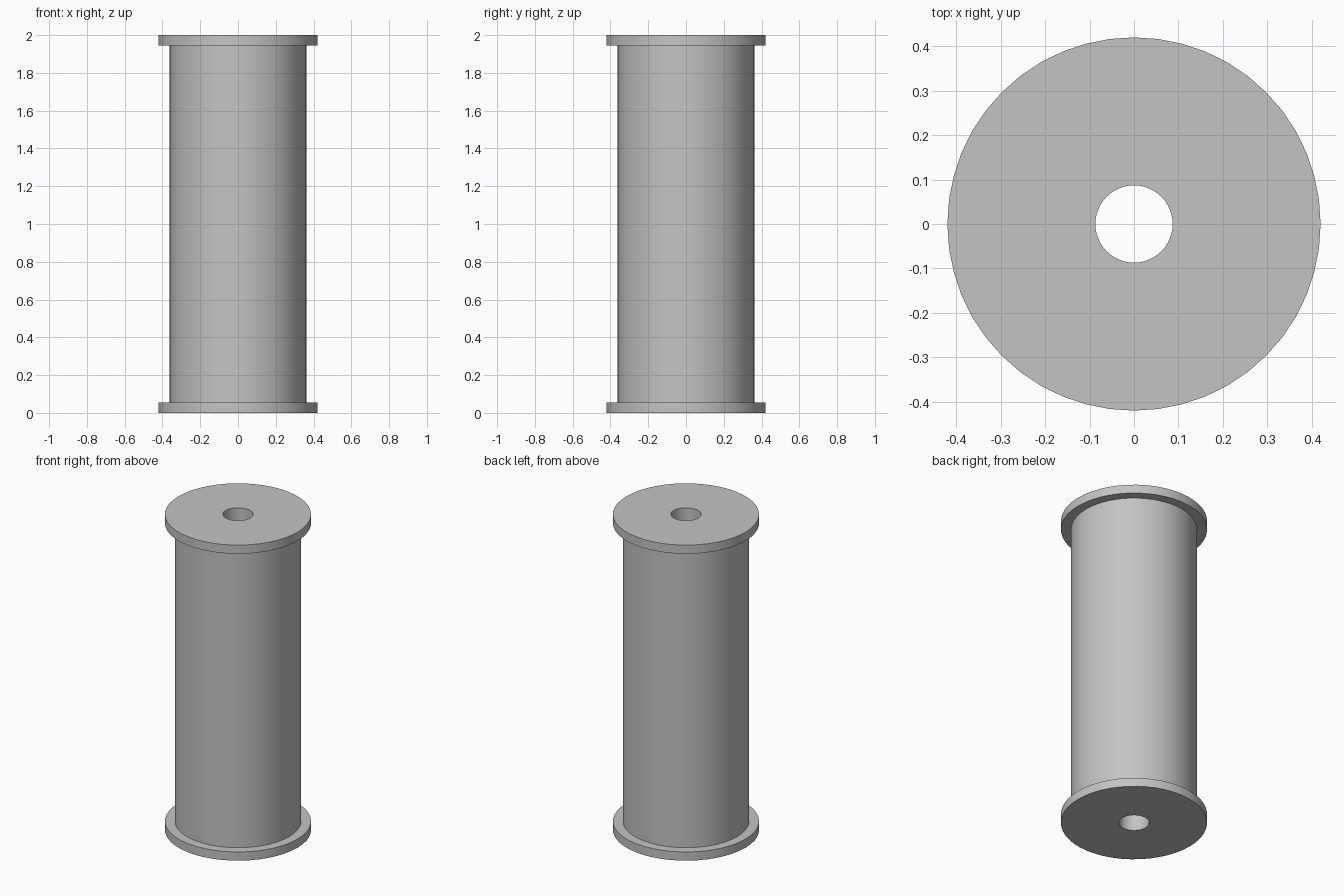
import bpy, bmesh
from math import cos, sin, tau, radians

SEGMENTS = 48
HEIGHT = 2.0
FLANGE_R, BARREL_R, BORE_R = 0.42, 0.362, 0.087
FLANGE_T = 0.055

cube = bpy.data.objects.get("Cube")
if cube:
    bpy.data.objects.remove(cube, do_unlink=True)

grey = bpy.data.materials.new("plain grey")
grey.use_nodes = True
colour = (0.55, 0.55, 0.55, 1)
grey.diffuse_color = colour
grey.node_tree.nodes["Principled BSDF"].inputs["Base Color"].default_value = colour


def lathe(name, profile):
    """Turn a profile of (radius, height) points around the z axis."""
    bm = bmesh.new()
    rings = [[bm.verts.new((r * cos(tau * i / SEGMENTS), r * sin(tau * i / SEGMENTS), z))
              for i in range(SEGMENTS)] for r, z in profile]
    for low, high in zip(rings, rings[1:]):
        for i in range(SEGMENTS):
            j = (i + 1) % SEGMENTS
            bm.faces.new((low[i], low[j], high[j], high[i]))
    mesh = bpy.data.meshes.new(name)
    bm.to_mesh(mesh)
    bm.free()
    mesh.materials.append(grey)
    obj = bpy.data.objects.new(name, mesh)
    bpy.context.collection.objects.link(obj)
    bpy.ops.object.select_all(action='DESELECT')
    obj.select_set(True)
    bpy.context.view_layer.objects.active = obj
    bpy.ops.object.shade_smooth_by_angle(angle=radians(30))


# End flanges, open where they meet the barrel and the bore
top = HEIGHT - FLANGE_T
lathe("lower_flange", [(BORE_R, 0), (FLANGE_R, 0), (FLANGE_R, FLANGE_T), (BARREL_R, FLANGE_T)])
lathe("upper_flange", [(BARREL_R, top), (FLANGE_R, top), (FLANGE_R, HEIGHT), (BORE_R, HEIGHT)])

# Winding barrel and the bore running right through the spool
lathe("barrel", [(BARREL_R, FLANGE_T), (BARREL_R, top)])
lathe("bore", [(BORE_R, HEIGHT), (BORE_R, 0)])
